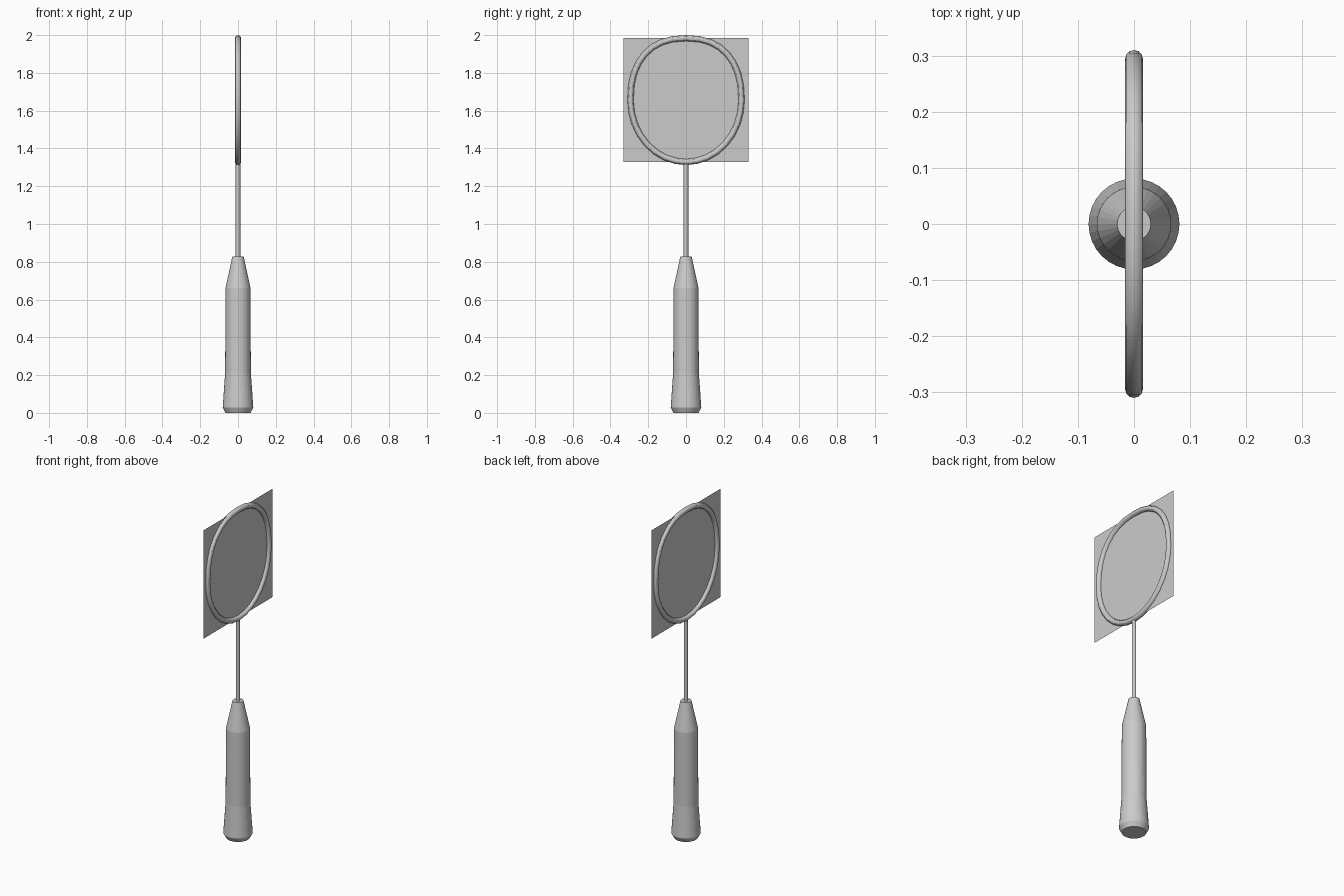
import bpy, bmesh
from math import sin, cos, pi, copysign
from mathutils import Vector

if "Cube" in bpy.data.objects:
    bpy.data.objects.remove(bpy.data.objects["Cube"])


def add_object(name, bm, smooth=None):
    bmesh.ops.recalc_face_normals(bm, faces=bm.faces)
    mesh = bpy.data.meshes.new(name)
    bm.to_mesh(mesh)
    bm.free()
    obj = bpy.data.objects.new(name, mesh)
    bpy.context.collection.objects.link(obj)
    if smooth:
        bpy.ops.object.select_all(action='DESELECT')
        obj.select_set(True)
        bpy.context.view_layer.objects.active = obj
        bpy.ops.object.shade_smooth_by_angle(angle=smooth)
    return obj


def bridge(bm, a, b):
    n = len(a)
    for i in range(n):
        bm.faces.new((a[i], a[(i + 1) % n], b[(i + 1) % n], b[i]))


def lathe(name, profile, sides):
    """Closed turned shape from (radius, z) pairs."""
    bm = bmesh.new()
    rings = [[bm.verts.new((r * cos(2 * pi * i / sides), r * sin(2 * pi * i / sides), z))
              for i in range(sides)] for r, z in profile]
    for a, b in zip(rings, rings[1:]):
        bridge(bm, a, b)
    bm.faces.new(rings[0])
    bm.faces.new(rings[-1])
    return add_object(name, bm)


def hoop(name, path, radius, sides):
    """Closed round tube along a path in the YZ plane."""
    bm = bmesh.new()
    n = len(path)
    rings = []
    for i, p in enumerate(path):
        t = (path[(i + 1) % n] - path[i - 1]).normalized()
        out = t.cross(Vector((1, 0, 0)))
        rings.append([bm.verts.new(p + radius * (cos(2 * pi * k / sides) * out
                      + sin(2 * pi * k / sides) * Vector((1, 0, 0)))) for k in range(sides)])
    for i in range(n):
        bridge(bm, rings[i - 1], rings[i])
    return add_object(name, bm, smooth=pi / 6)


# Grip with flared butt and tapered collar
lathe("grip", [(0.066, 0), (0.081, 0.028), (0.068, 0.212), (0.066, 0.662), (0.03, 0.828)], 32)

# Thin shaft
lathe("shaft", [(0.012, 0.8), (0.012, 1.325)], 16)

# Egg-shaped head frame, squarer towards the top
path = []
for i in range(32):
    c, s = cos(2 * pi * i / 32), sin(2 * pi * i / 32)
    e = 0.86 if s > 0 else 1.0
    y = 0.294 * copysign(abs(c) ** e, c)
    z = 1.656 + 0.328 * copysign(abs(s) ** e, s)
    path.append(Vector((0, y, z)))
hoop("head_frame", path, 0.016, 12)

# Flat string sheet
bm = bmesh.new()
bm.faces.new([bm.verts.new((0, y, z)) for y, z in
              ((-0.33, 1.328), (0.33, 1.328), (0.33, 1.985), (-0.33, 1.985))])
add_object("string_sheet", bm)
